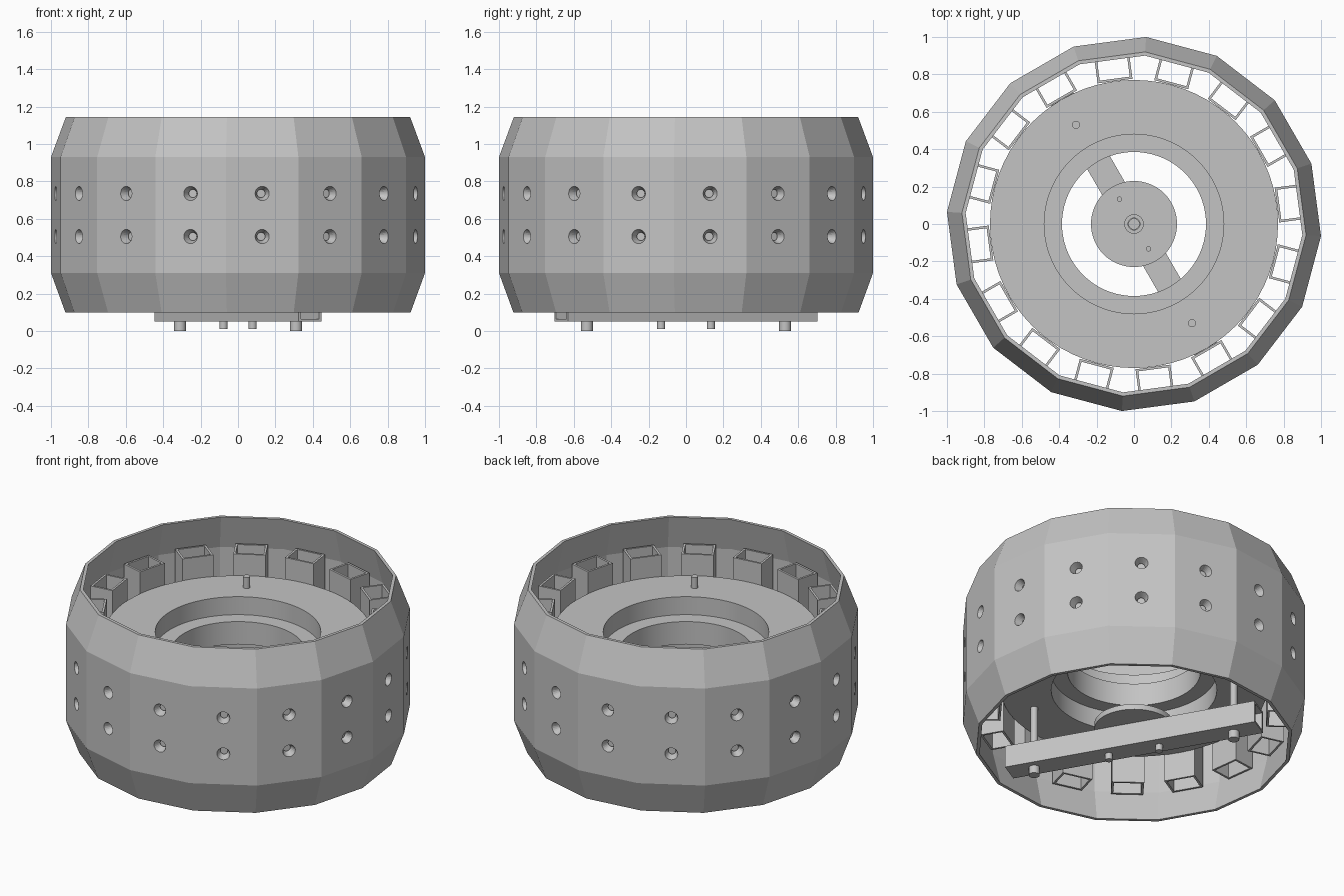
import bpy
import bmesh
from math import radians, cos, sin, tau
from mathutils import Matrix, Vector

cube = bpy.data.objects.get("Cube")
if cube:
    bpy.data.objects.remove(cube)

grey = bpy.data.materials.new("plain_grey")
grey.use_nodes = True
colour = (0.55, 0.55, 0.55, 1)
grey.diffuse_color = colour
grey.node_tree.nodes["Principled BSDF"].inputs["Base Color"].default_value = colour

SIDES = 16
STEP = tau / SIDES
START = radians(-3.7)      # angle of the first shell corner


def finish(name, bm, smooth=False):
    bmesh.ops.recalc_face_normals(bm, faces=bm.faces)
    mesh = bpy.data.meshes.new(name)
    bm.to_mesh(mesh)
    bm.free()
    mesh.materials.append(grey)
    if smooth:
        mesh.polygons.foreach_set("use_smooth", [True] * len(mesh.polygons))
        mesh.set_sharp_from_angle(angle=radians(30))
    ob = bpy.data.objects.new(name, mesh)
    bpy.context.scene.collection.objects.link(ob)
    return ob


def ring(name, profile, sides, start=0.0, smooth=False):
    """Turn a closed (radius, height) profile around the z axis."""
    bm = bmesh.new()
    loops = []
    for i in range(sides):
        a = start + tau * i / sides
        loops.append([bm.verts.new((r * cos(a), r * sin(a), z)) for r, z in profile])
    n = len(profile)
    for i in range(sides):
        p, q = loops[i], loops[(i + 1) % sides]
        for j in range(n):
            k = (j + 1) % n
            bm.faces.new((p[j], q[j], q[k], p[k]))
    return finish(name, bm, smooth)


def tube(name, half_x, half_y, z0, z1, wall, matrix):
    """Rectangular tube, open at both ends."""
    bm = bmesh.new()
    corners = ((-1, -1), (1, -1), (1, 1), (-1, 1))
    rows = [[bm.verts.new(matrix @ Vector((sx * (half_x - t), sy * (half_y - t), z)))
             for sx, sy in corners]
            for t, z in ((0, z0), (0, z1), (wall, z1), (wall, z0))]
    for a in range(4):
        p, q = rows[a], rows[(a + 1) % 4]
        for i in range(4):
            k = (i + 1) % 4
            bm.faces.new((p[i], p[k], q[k], q[i]))
    return finish(name, bm)


def rod(name, x, y, radius, z0, z1, sides=24):
    bm = bmesh.new()
    bmesh.ops.create_cone(bm, cap_ends=True, segments=sides, radius1=radius,
                          radius2=radius, depth=z1 - z0,
                          matrix=Matrix.Translation((x, y, (z0 + z1) / 2)))
    return finish(name, bm, True)


# Faceted outer shell
shell = ring("outer_shell", [
    (0.925, 0.10), (1.002, 0.31), (1.002, 0.93), (0.922, 1.145),
    (0.902, 1.145), (0.955, 0.93), (0.955, 0.31), (0.905, 0.10)], SIDES, START)

# Two rows of countersunk holes, one pair in each facet
bm = bmesh.new()
for i in range(SIDES):
    a = START + (i + 0.5) * STEP
    out = Vector((cos(a), sin(a), 0))
    turn = out.to_track_quat('Z', 'Y').to_matrix().to_4x4()
    for z in (0.505, 0.735):
        spot = Matrix.Translation(out * 0.96 + Vector((0, 0, z)))
        bmesh.ops.create_cone(bm, cap_ends=True, segments=20, radius1=0.009,
                              radius2=0.051, depth=0.12, matrix=spot @ turn)
cutter = finish("hole_cutter", bm)
cutter.hide_render = True
cut = shell.modifiers.new("holes", 'BOOLEAN')
cut.operation = 'DIFFERENCE'
cut.solver = 'EXACT'
cut.object = cutter
bpy.context.view_layer.update()
evaluated = shell.evaluated_get(bpy.context.evaluated_depsgraph_get())
cut_mesh = bpy.data.meshes.new_from_object(evaluated)
shell.modifiers.clear()
shell.data = cut_mesh
bpy.data.objects.remove(cutter)

# Open sockets between the shell and the wheel
for i in range(SIDES):
    a = START + (i + 0.5) * STEP
    place = Matrix.Rotation(a, 4, 'Z') @ Matrix.Translation((0.843, 0, 0))
    tube(f"socket_{i + 1}", 0.072, 0.094, 0.28, 0.965, 0.013, place)

# Thick wheel, recessed around its bore on both faces
ring("wheel_disc", [
    (0.77, 0.45), (0.77, 0.83), (0.48, 0.83), (0.48, 0.715),
    (0.385, 0.715), (0.385, 0.57), (0.48, 0.57), (0.48, 0.45)], 72, 0, True)

# Hollow cross bar under the wheel
tube("cross_bar", 0.07, 0.07, -0.77, 0.77, 0.013,
     Matrix.Translation((0, 0, 0.12)) @ Matrix.Rotation(radians(30), 4, 'Z')
     @ Matrix.Rotation(radians(90), 4, 'X'))

# Hub plate and axle
rod("hub_plate", 0, 0, 0.23, 0.19, 0.225, 64)
ring("axle_collar", [(0.032, 0.22), (0.052, 0.22), (0.052, 0.25), (0.032, 0.25)],
     32, 0, True)
rod("axle", 0, 0, 0.03, 0.19, 0.26)

# Long and short bolts with heads below the bar
for side, label in ((1, "front"), (-1, "back")):
    x, y = side * 0.31, side * -0.53
    rod(f"{label}_long_bolt", x, y, 0.021, 0.04, 0.90)
    rod(f"{label}_long_bolt_head", x, y, 0.032, 0.0, 0.05)
    x, y = side * 0.078, side * -0.133
    rod(f"{label}_short_bolt", x, y, 0.014, 0.04, 0.235)
    rod(f"{label}_short_bolt_head", x, y, 0.022, 0.01, 0.05)
